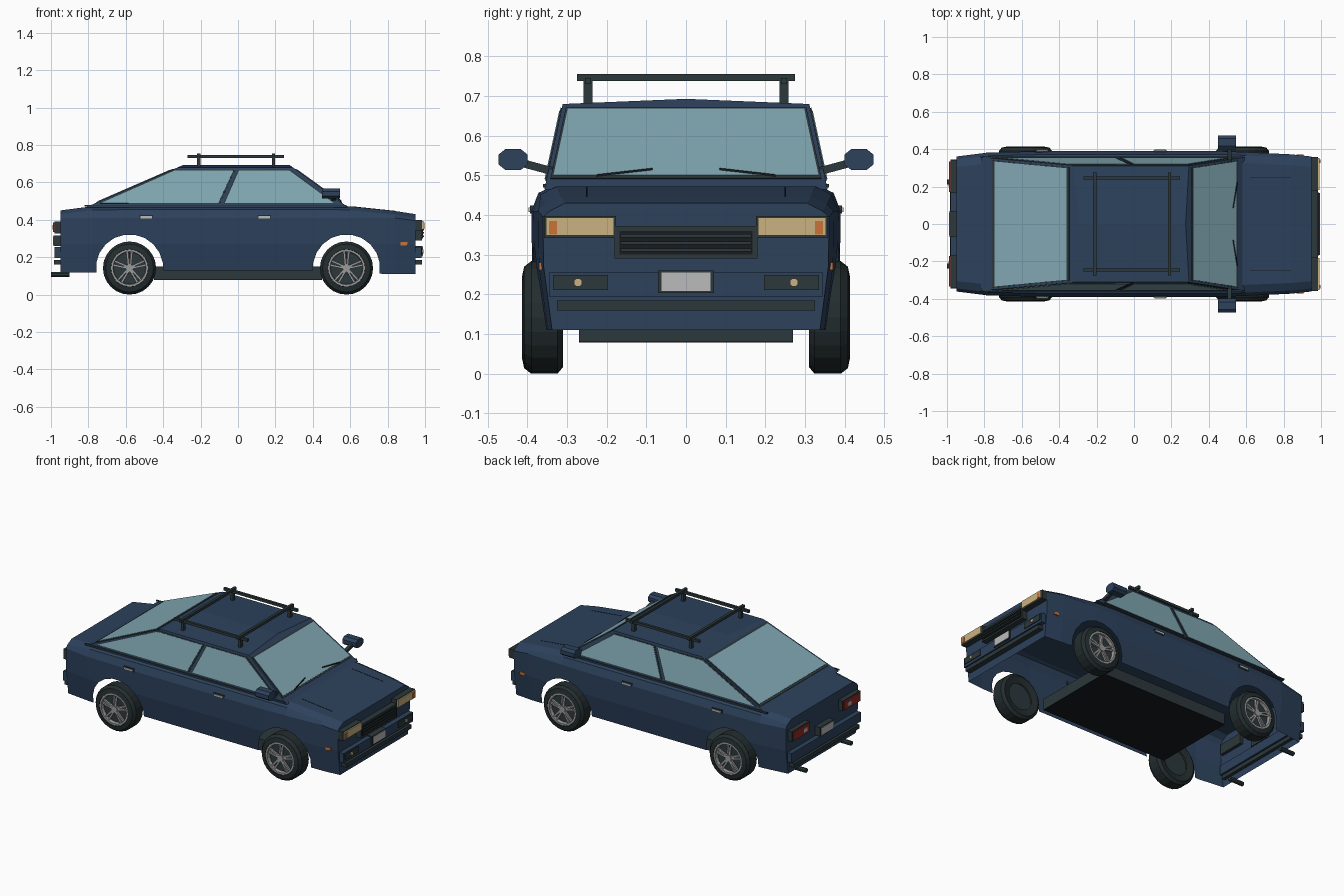
import bpy, bmesh, math
from mathutils import Vector, Matrix

cube = bpy.data.objects.get("Cube")
if cube:
    bpy.data.objects.remove(cube, do_unlink=True)


def material(name, *rgb):
    mat = bpy.data.materials.new(name)
    mat.use_nodes = True
    colour = (*rgb, 1)
    mat.diffuse_color = colour
    mat.node_tree.nodes["Principled BSDF"].inputs["Base Color"].default_value = colour
    return mat


paint = material("navy paint", .026, .054, .108)
glass = material("pale blue glass", .22, .39, .45)
trim = material("dark trim", .025, .04, .045)
rubber = material("tyre rubber", .017, .026, .028)
silver = material("wheel silver", .33, .33, .33)
lamp = material("warm lamp", .6, .45, .22)
orange = material("orange lamp", .6, .17, .04)
red = material("red lamp", .3, .025, .02)
white = material("plate grey", .5, .5, .5)
black = material("underside black", .009, .011, .013)


def finish(name, bm, mat):
    bmesh.ops.recalc_face_normals(bm, faces=bm.faces)
    mesh = bpy.data.meshes.new(name)
    bm.to_mesh(mesh)
    bm.free()
    mesh.materials.append(mat)
    obj = bpy.data.objects.new(name, mesh)
    bpy.context.collection.objects.link(obj)
    return obj


def box(name, lo, hi, mat, side=1, end=1):
    """Box between two corners, optionally mirrored in y (side) or x (end)."""
    flip = Vector((end, side, 1))
    lo, hi = Vector(lo), Vector(hi)
    bm = bmesh.new()
    bmesh.ops.create_cube(bm, size=1, matrix=Matrix.Translation((lo + hi) / 2 * flip)
                          @ Matrix.Diagonal((*(hi - lo), 1)))
    return finish(name, bm, mat)


def prism(name, points, push, mat):
    """Polygon extruded along a vector."""
    bm = bmesh.new()
    face = bm.faces.new([bm.verts.new(p) for p in points])
    new = bmesh.ops.extrude_face_region(bm, geom=[face])["geom"]
    bmesh.ops.translate(bm, vec=push, verts=[v for v in new if isinstance(v, bmesh.types.BMVert)])
    if not any(f for f in bm.faces if f == face):
        bm.faces.new([bm.verts[i] for i in range(len(points))])
    return finish(name, bm, mat)


def bar(name, a, b, width, mat):
    """Square bar between two points."""
    a, b = Vector(a), Vector(b)
    bm = bmesh.new()
    turn = (b - a).to_track_quat("Z", "Y").to_matrix().to_4x4()
    bmesh.ops.create_cube(bm, size=1, matrix=Matrix.Translation((a + b) / 2) @ turn
                          @ Matrix.Diagonal((width, width, (b - a).length, 1)))
    return finish(name, bm, mat)


def disc(name, centre, radius, depth, axis, mat, sides=8):
    """Short cylinder along an axis."""
    bm = bmesh.new()
    turn = Vector(axis).to_track_quat("Z", "Y").to_matrix().to_4x4()
    bmesh.ops.create_cone(bm, cap_ends=True, segments=sides, radius1=radius, radius2=radius,
                          depth=depth, matrix=Matrix.Translation(centre) @ turn
                          @ Matrix.Rotation(math.pi / sides, 4, "Z"))
    return finish(name, bm, mat)


def lathe(name, profile, centre, side, mat, steps=24):
    """Spin (radius, y) points about the wheel axle."""
    bm = bmesh.new()
    verts = [bm.verts.new((r, y * side, 0)) for r, y in profile]
    edges = [bm.edges.new(pair) for pair in zip(verts, verts[1:])]
    bmesh.ops.spin(bm, geom=verts + edges, cent=(0, 0, 0), axis=(0, 1, 0),
                   angle=math.tau, steps=steps)
    bmesh.ops.remove_doubles(bm, verts=bm.verts, dist=.0005)
    bmesh.ops.translate(bm, vec=centre, verts=bm.verts)
    return finish(name, bm, mat)


# Lower body: sections along x as (x, top height, bottom height, width factor)
stations = [(-.95, .45, .118, .925), (-.78, .472, .118, .98), (-.45, .476, .13, 1),
            (.45, .476, .13, 1), (.6, .472, .115, .985), (.84, .447, .11, .955),
            (.95, .43, .11, .925)]
bm = bmesh.new()
rings = []
for x, top, low, wide in stations:
    half = [(.365, low), (.388, .27), (.39, min(.41, top - .035)), (.372, top - .02), (.33, top)]
    loop = half + [(-y, z) for y, z in reversed(half)]
    rings.append([bm.verts.new((x, y * wide, z)) for y, z in loop])
for a, b in zip(rings, rings[1:]):
    for i in range(len(a)):
        j = (i + 1) % len(a)
        bm.faces.new((a[i], a[j], b[j], b[i]))
bm.faces.new(rings[0])
bm.faces.new(rings[-1])
body = finish("body_shell", bm, paint)

# Wheel arches cut right through, then the shell is opened underneath
AXLE, HUB = .58, .142
for x in (-AXLE, AXLE):
    cutter = disc("arch_cutter", (x, 0, HUB), .18, 1, (0, 1, 0), paint, 20)
    cutter.hide_render = True
    cut = body.modifiers.new("arch", "BOOLEAN")
    cut.object, cut.operation, cut.solver = cutter, "DIFFERENCE", "EXACT"
    bpy.context.view_layer.objects.active = body
    bpy.ops.object.modifier_apply(modifier=cut.name)
    bpy.data.objects.remove(cutter, do_unlink=True)
bm = bmesh.new()
bm.from_mesh(body.data)
inner = [f for f in bm.faces if abs(f.calc_center_median().y) < .2
         and f.calc_center_median().z < .4 and abs(f.calc_center_median().x) < .93]
bmesh.ops.delete(bm, geom=inner, context="FACES")
bm.to_mesh(body.data)
bm.free()
box("floor_pan", (-.45, -.27, .082), (.45, .27, .15), trim)
box("floor_underside", (-.45, -.27, .079), (.45, .27, .082), black)

# Cabin with sloping screens and a crowned roof
BELT, EAVE, CROWN = .465, .68, .693


def front_x(z):
    return .28 + (.69 - z) * 1.38


def rear_x(z):
    return -.30 - (.69 - z) * 2.3


def side_y(z):
    return .357 - (z - BELT) * .215


bm = bmesh.new()
ends = []
for edge in (rear_x, front_x):
    outline = [(-side_y(BELT), BELT), (-side_y(EAVE), EAVE), (0, CROWN),
               (side_y(EAVE), EAVE), (side_y(BELT), BELT)]
    ends.append([bm.verts.new((edge(z), y, z)) for y, z in outline])
    bm.faces.new(ends[-1])
for i in range(5):
    j = (i + 1) % 5
    bm.faces.new((ends[0][i], ends[0][j], ends[1][j], ends[1][i]))
finish("cabin", bm, paint)

# Front and rear screens with dark seals
for name, edge, out in (("windscreen", front_x, (.59, 0, .81)), ("rear_screen", rear_x, (-.4, 0, .92))):
    for part, grow, thick, mat in (("seal", .006, .003, trim), ("glass", 0, .005, glass)):
        low, high = .497 - grow, .664 + grow
        corners = [(edge(z), s * (side_y(z) - .016 + grow), z)
                   for z, s in ((low, -1), (low, 1), (high, 1), (high, -1))]
        prism(name + "_" + part, corners, Vector(out) * thick, mat)

# Side windows, belt lines, door details and mirrors
panes = {"rear": [(-.73, .49), (-.34, .662), (-.025, .662), (-.105, .49)],
         "front": [(-.07, .49), (.005, .662), (.275, .662), (.51, .49)]}
for s in (-1, 1):
    hand = "near" if s < 0 else "far"
    out = Vector((0, s, .215))
    for name, pane in panes.items():
        corners = [(x, s * side_y(z), z) for x, z in pane]
        middle = sum((Vector(c) for c in corners), Vector()) / 4
        rim = [Vector(c) + (Vector(c) - middle).normalized() * .009 for c in corners]
        prism(f"{name}_window_seal_{hand}", rim, out * .003, trim)
        prism(f"{name}_window_glass_{hand}", corners, out * .005, glass)
    bar(f"belt_line_{hand}", (-.82, s * .357, .474), (.58, s * .357, .474), .008, trim)
    bar(f"door_seam_{hand}", (-.01, s * .385, .27), (-.01, s * .388, .41), .004, black)
    bar(f"hood_seam_{hand}", (.62, s * .25, .469), (.84, s * .25, .446), .004, black)
    for x in (-.49, .14):
        box("door_handle_surround", (x - .036, .383, .404), (x + .036, .393, .424), trim, s)
        box("door_handle", (x - .03, .385, .408), (x + .03, .397, .419), white, s)
    box(f"side_marker_{hand}", (.87, .355, .262), (.905, .371, .28), orange, s)
    bar(f"mirror_arm_{hand}", (.51, s * .335, .51), (.51, s * .42, .533), .02, trim)
    octagon = [(.45, s * (.436 + y), .54 + z) for y, z in
               ((-.037, -.012), (-.02, -.026), (.02, -.026), (.037, -.012),
                (.037, .012), (.02, .026), (-.02, .026), (-.037, .012))]
    prism(f"mirror_{hand}", octagon, Vector((.095, 0, 0)), paint)
    bar(f"wiper_{hand}", (front_x(.5) + .01, s * .225, .5), (front_x(.516) + .01, s * .085, .516), .005, black)

    # Roof rack rails
    bar(f"rack_rail_{hand}", (-.27, s * .247, .738), (.245, s * .247, .738), .016, trim)
    for x in (-.21, .19):
        box("rack_leg", (x - .009, .236, .675), (x + .009, .258, .745), trim, s)

    # Front lamps
    box(f"headlamp_frame_{hand}", (.93, .177, .342), (.985, .358, .398), trim, s)
    box(f"headlamp_{hand}", (.94, .182, .348), (.993, .353, .394), lamp, s)
    box(f"indicator_{hand}", (.95, .325, .351), (.996, .345, .385), orange, s)
    box(f"fog_slot_{hand}", (.95, .197, .211), (.985, .335, .249), trim, s)
    disc(f"fog_lamp_{hand}", (.985, s * .272, .23), .011, .012, (1, 0, 0), lamp)

    # Rear lamps and exhaust tips
    box(f"tail_lamp_frame_{hand}", (.93, .165, .328), (.98, .34, .392), trim, s, -1)
    box(f"tail_lamp_{hand}", (.95, .172, .334), (.988, .333, .386), red, s, -1)
    box(f"reversing_lamp_{hand}", (.96, .2, .348), (.991, .235, .372), white, s, -1)
    disc(f"exhaust_tip_{hand}", (-.95, s * .225, .108), .014, .1, (1, 0, 0), trim)
for x in (-.21, .19):
    bar("rack_crossbar", (x, -.275, .747), (x, .275, .747), .017, trim)

# Grille
box("grille_frame", (.93, -.18, .29), (.985, .18, .373), trim)
box("grille_recess", (.95, -.168, .3), (.988, .168, .36), black)
for z in (.312, .33, .348):
    box("grille_slat", (.95, -.165, z - .004), (.994, .165, z + .004), trim)

# Bumpers and number plates at both ends
for name, end, z in (("front", 1, .232), ("rear", -1, .288)):
    box(name + "_bumper", (.93, -.345, .195), (.98, .345, .255), paint, 1, end)
    box(name + "_bumper_strip", (.93, -.325, .16), (.984, .325, .185), trim, 1, end)
    box(name + "_plate_frame", (.93, -.07, z - .028), (.987, .07, z + .028), trim, 1, end)
    box(name + "_plate", (.95, -.062, z - .023), (.99, .062, z + .023), white, 1, end)

# Wheels
tyre = [(.082, .32), (.125, .31), (.142, .324), (.142, .39), (.128, .408), (.1, .414), (.094, .39)]
rim = [(.1, .395), (.099, .412), (.088, .412), (.084, .375)]
for x in (-AXLE, AXLE):
    for s in (-1, 1):
        hub = Vector((x, 0, HUB))
        lathe("tyre", tyre, hub, s, rubber)
        lathe("rim", rim, hub, s, silver)
        disc("wheel_back", hub + Vector((0, s * .365, 0)), .094, .05, (0, 1, 0), trim, 24)
        disc("hub_cap", hub + Vector((0, s * .395, 0)), .022, .03, (0, 1, 0), silver, 10)
        for k in range(5):
            angle = math.tau * k / 5 + math.pi / 2
            for spread in (-.13, .13):
                a, b = angle + spread * 2, angle + spread
                bar("spoke", hub + Vector((math.cos(a) * .018, s * .4, math.sin(a) * .018)),
                    hub + Vector((math.cos(b) * .09, s * .398, math.sin(b) * .09)), .011, silver)
